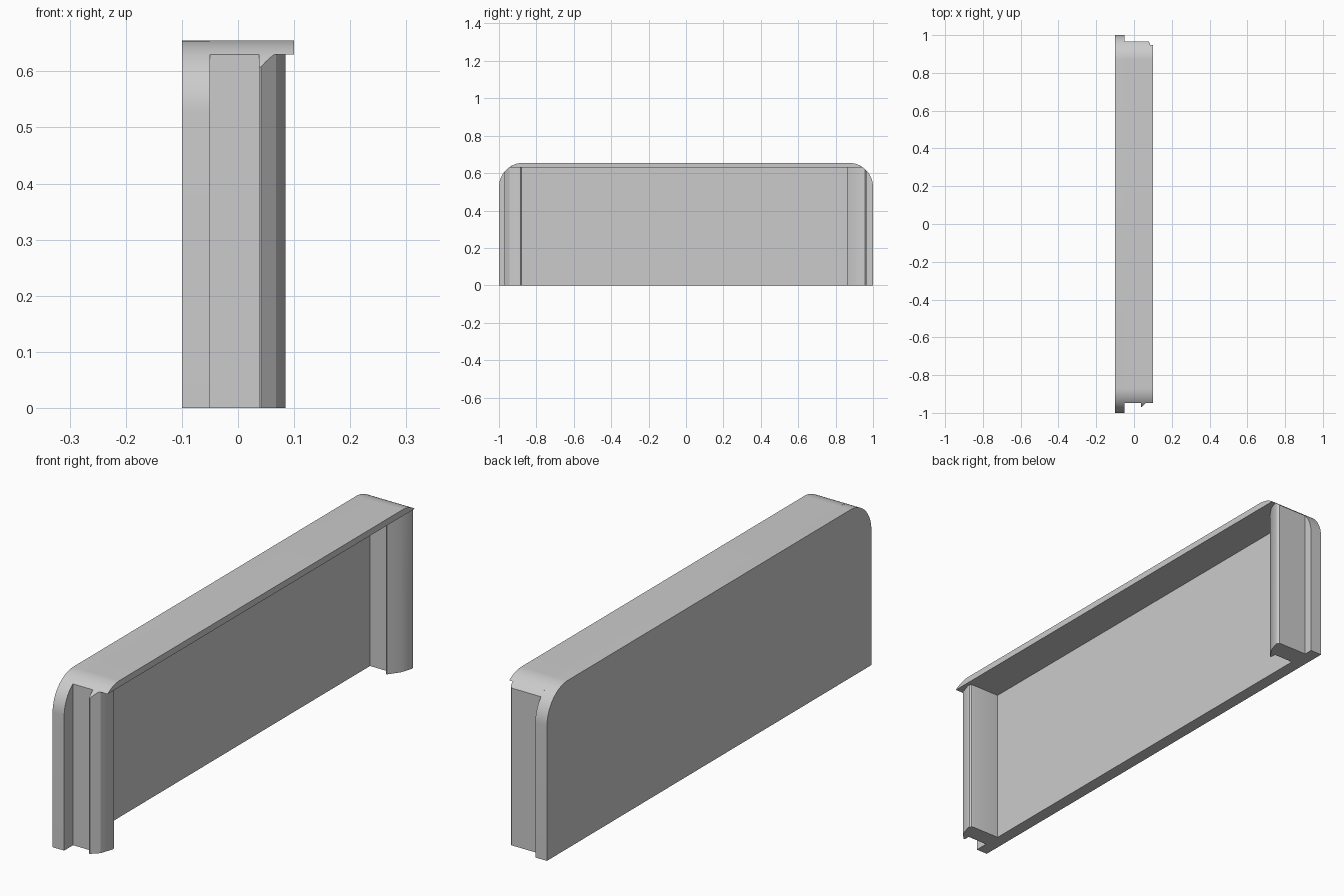
import bpy, bmesh
from math import sin, cos, pi, sqrt, asin
from mathutils import Vector

cube = bpy.data.objects.get("Cube")
if cube:
    bpy.data.objects.remove(cube, do_unlink=True)

HEIGHT, RADIUS, LIP_Z = 0.655, 0.13, 0.63
BACK, PLATE_X, LIP_X = -0.1, -0.05, 0.1

grey = bpy.data.materials.new("plain_grey")
grey.use_nodes = True
colour = (0.6, 0.6, 0.6, 1)
grey.diffuse_color = colour
grey.node_tree.nodes["Principled BSDF"].inputs["Base Color"].default_value = colour


def prism(name, points, offset):
    """Extrude a closed 3D profile along an offset."""
    bm = bmesh.new()
    face = bm.faces.new([bm.verts.new(p) for p in points])
    new = bmesh.ops.extrude_face_region(bm, geom=[face])["geom"]
    bmesh.ops.translate(bm, vec=Vector(offset),
                        verts=[v for v in new if isinstance(v, bmesh.types.BMVert)])
    bmesh.ops.recalc_face_normals(bm, faces=bm.faces)
    mesh = bpy.data.meshes.new(name)
    bm.to_mesh(mesh)
    bm.free()
    mesh.materials.append(grey)
    obj = bpy.data.objects.new(name, mesh)
    bpy.context.collection.objects.link(obj)
    return obj


def activate(obj):
    bpy.ops.object.select_all(action='DESELECT')
    obj.select_set(True)
    bpy.context.view_layer.objects.active = obj


def outline(x, start=0.0, steps=16):
    """Half outline with a rounded top corner, mirrored to a full one."""
    centre = HEIGHT - RADIUS
    a0 = asin(max(0.0, start - centre) / RADIUS)
    half = [] if start > centre else [(1.0, start)]
    for i in range(steps + 1):
        a = a0 + (pi / 2 - a0) * i / steps
        half.append((1 - RADIUS + RADIUS * cos(a), centre + RADIUS * sin(a)))
    return [(x, y, z) for y, z in half] + [(x, -y, z) for y, z in reversed(half)]


# Back plate and the overhanging top lip
parts = [prism("back_plate", outline(BACK), (PLATE_X - BACK, 0, 0)),
         prism("top_lip", outline(PLATE_X, LIP_Z), (LIP_X - PLATE_X, 0, 0))]

# Hooked end posts, as plan sections
sections = {
    "front_post": [(-0.05, -0.945), (0.037, -0.945), (0.037, -0.97), (0.041, -0.97),
                   (0.068, -0.943), (0.085, -0.892), (0.084, -0.884),
                   (0.079, -0.878), (0.07, -0.876), (-0.05, -0.876)],
    "rear_post": [(-0.05, 0.885), (0.033, 0.885), (0.036, 0.862), (0.04, 0.862),
                  (0.07, 0.905), (0.085, 0.95), (0.084, 0.958),
                  (0.078, 0.965), (-0.05, 0.965)],
}
trim = prism("trim_helper", outline(-0.3), (0.6, 0, 0))
trim.hide_render = True
for name, section in sections.items():
    post = prism(name, [(x, y, 0) for x, y in section], (0, 0, LIP_Z))
    # Overshoot below the trim base is avoided by lowering the helper
    trim.scale.z = 1
    mod = post.modifiers.new("round_top", 'BOOLEAN')
    mod.operation = 'INTERSECT'
    mod.solver = 'EXACT'
    mod.object = trim
    activate(post)
    bpy.ops.object.modifier_apply(modifier=mod.name)
    parts.append(post)
bpy.data.objects.remove(trim, do_unlink=True)

for part in parts:
    activate(part)
    bpy.ops.object.shade_smooth_by_angle(angle=pi / 7)
